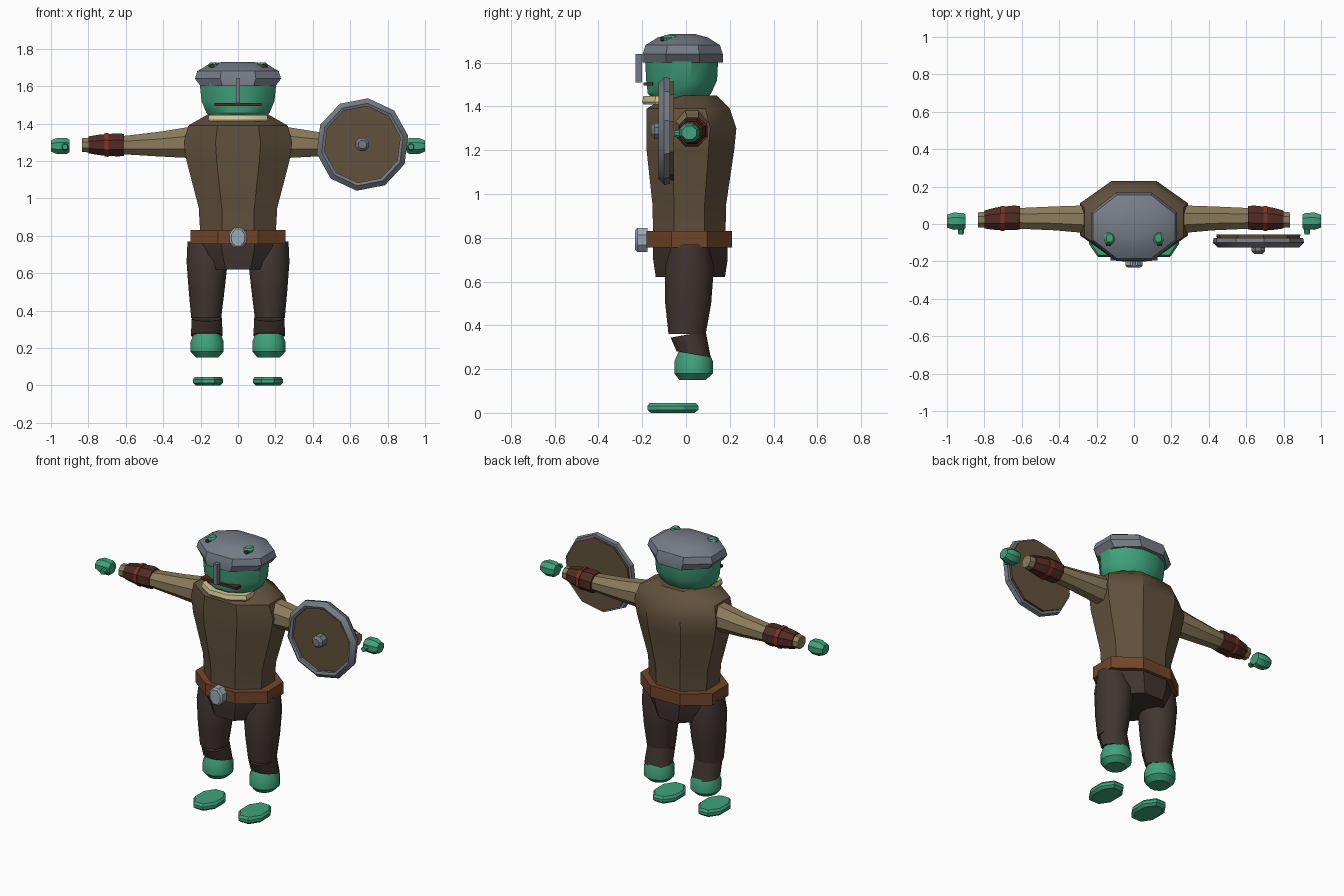
import bpy, bmesh
from math import cos, sin, pi, radians

cube = bpy.data.objects.get("Cube")
if cube:
    bpy.data.objects.remove(cube, do_unlink=True)


def material(name, r, g, b):
    m = bpy.data.materials.new(name)
    m.use_nodes = True
    m.diffuse_color = (r, g, b, 1)
    node = next(n for n in m.node_tree.nodes if n.type == 'BSDF_PRINCIPLED')
    node.inputs["Base Color"].default_value = (r, g, b, 1)
    return m


GREEN = material("green_skin", .05, .36, .2)
STEEL = material("steel", .18, .2, .24)
TUNIC = material("brown_tunic", .12, .083, .045)
PANTS = material("dark_trousers", .052, .036, .031)
BELT = material("belt_leather", .17, .06, .022)
SLEEVE = material("tan_sleeve", .26, .2, .105)
CUFF = material("dark_leather", .082, .024, .017)
STRAP = material("red_strap", .22, .034, .018)
BONE = material("pale_collar", .7, .6, .32)
BUCKLE = material("pale_metal", .33, .4, .47)


def loft(name, mat, rings, axis='Z', n=8, phase=None, closed=False):
    """Skin elliptical rings (position, centre u, centre v, radius u, radius v)."""
    bm = bmesh.new()
    grow = 1 / cos(pi / n) if phase is None else 1
    start = pi / n if phase is None else phase
    loops = []
    for p, u, v, ru, rv in rings:
        loop = []
        for i in range(n):
            a = start + 2 * pi * i / n
            cu, cv = u + ru * grow * cos(a), v + rv * grow * sin(a)
            co = {'X': (p, cu, cv), 'Y': (cu, p, cv), 'Z': (cu, cv, p)}[axis]
            loop.append(bm.verts.new(co))
        loops.append(loop)
    pairs = list(zip(loops, loops[1:]))
    if closed:
        pairs.append((loops[-1], loops[0]))
    else:
        bm.faces.new(loops[0])
        bm.faces.new(loops[-1])
    for a, b in pairs:
        for i in range(n):
            j = (i + 1) % n
            bm.faces.new((a[i], a[j], b[j], b[i]))
    return finish(name, mat, bm)


def box(name, mat, lo, hi):
    bm = bmesh.new()
    bmesh.ops.create_cube(bm, size=1)
    for v in bm.verts:
        v.co = [(l + h) / 2 + c * (h - l) for l, h, c in zip(lo, hi, v.co)]
    return finish(name, mat, bm)


def finish(name, mat, bm):
    bmesh.ops.recalc_face_normals(bm, faces=bm.faces)
    mesh = bpy.data.meshes.new(name)
    bm.to_mesh(mesh)
    bm.free()
    mesh.materials.append(mat)
    ob = bpy.data.objects.new(name, mesh)
    bpy.context.collection.objects.link(ob)
    bpy.ops.object.select_all(action='DESELECT')
    ob.select_set(True)
    bpy.context.view_layer.objects.active = ob
    bpy.ops.object.shade_smooth_by_angle(angle=radians(32))
    return ob


# Head, helmet and face
loft("head", GREEN, [(1.42, 0, -.03, .13, .11), (1.46, 0, -.03, .17, .145),
                     (1.52, 0, -.02, .195, .162), (1.62, 0, -.02, .205, .167)], n=12)
loft("helmet", STEEL, [(1.6, 0, -.015, .2, .183), (1.64, 0, -.015, .23, .183),
                       (1.68, 0, -.015, .218, .17), (1.715, 0, -.015, .16, .115),
                       (1.73, 0, -.015, .08, .06)])
box("nose_guard", STEEL, (-.012, -.23, 1.51), (.012, -.2, 1.64))
box("mouth", CUFF, (-.125, -.195, 1.495), (.125, -.15, 1.51))
loft("collar", BONE, [(1.41, 0, -.1, .155, .095), (1.42, 0, -.1, .16, .1),
                      (1.447, 0, -.1, .155, .095)])

# Torso, belt and hips
loft("torso", TUNIC, [(.78, 0, .015, .2, .165), (.95, 0, .015, .21, .168),
                      (1.2, 0, .02, .275, .2), (1.3, 0, .025, .29, .205),
                      (1.39, 0, .01, .265, .19), (1.45, 0, .03, .16, .11)])
loft("belt", BELT, [(.755, 0, .015, .255, .195), (.83, 0, .015, .255, .195)])
loft("buckle", BUCKLE, [(-.232, 0, .79, .035, .045), (-.222, 0, .79, .046, .055),
                        (-.175, 0, .79, .046, .055)], axis='Y')
loft("hips", PANTS, [(.62, 0, .02, .16, .158), (.7, 0, .02, .2, .17), (.78, 0, .02, .22, .17)])

# Paired limbs and eyes
for side, s in (("left", 1), ("right", -1)):
    loft(side + "_eye", GREEN, [(1.69, s * .13, -.075, .025, .03),
                                (1.715, s * .13, -.075, .03, .034),
                                (1.727, s * .13, -.075, .018, .022)])
    loft(side + "_pupil", PANTS, [(-.117, s * .138, 1.708, .012, .009),
                                  (-.1, s * .138, 1.708, .014, .01)], axis='Y')
    loft(side + "_leg", PANTS, [(.36, s * .17, .005, .08, .085), (.5, s * .168, .01, .095, .105),
                                (.66, s * .165, .015, .11, .112), (.77, s * .17, .02, .1, .085)], n=12)
    shin = loft(side + "_shin", PANTS, [(.27, s * .167, .035, .085, .078),
                                        (.36, s * .167, .01, .08, .08)], n=12)
    for v in shin.data.vertices:
        v.co.z += .18 * (v.co.y - .02) * (1 if v.co.z > .31 else -1)
    loft(side + "_ankle", GREEN, [(.15, s * .165, .03, .06, .06), (.18, s * .165, .035, .088, .088),
                                  (.235, s * .165, .035, .088, .088),
                                  (.278, s * .165, .035, .07, .07)], n=12)
    loft(side + "_foot", GREEN, [(0, s * .16, -.06, .066, .1), (.014, s * .16, -.06, .08, .116),
                                 (.032, s * .16, -.06, .08, .116), (.046, s * .16, -.06, .07, .105)])
    loft(side + "_sleeve", SLEEVE, [(s * .24, .025, 1.3, .075, .085), (s * .42, .03, 1.29, .064, .066),
                                    (s * .6, .03, 1.285, .056, .05),
                                    (s * .835, .022, 1.285, .04, .037)], axis='X')
    loft(side + "_cuff", CUFF, [(s * .61, .033, 1.286, .062, .058), (s * .64, .033, 1.286, .066, .062),
                                (s * .74, .028, 1.286, .06, .055),
                                (s * .8, .024, 1.286, .048, .045)], axis='X')
    loft(side + "_cuff_strap", STRAP, [(s * .693, .03, 1.286, .067, .064),
                                       (s * .715, .03, 1.286, .067, .062)], axis='X')
    loft(side + "_hand", GREEN, [(s * .9, .015, 1.28, .035, .033), (s * .915, .015, 1.28, .044, .042),
                                 (s * .965, .015, 1.28, .046, .044),
                                 (s * 1, .015, 1.28, .034, .03)], axis='X')
    loft(side + "_thumb", GREEN, [(-.055, s * .925, 1.275, .014, .014),
                                  (-.01, s * .925, 1.275, .02, .02)], axis='Y')

# Round shield on the left arm
CX, CZ, TURN = .665, 1.288, radians(83)


def shield_part(name, mat, profile, **kw):
    rings = [(y, CX, CZ, r, r) for y, r in profile]
    return loft(name, mat, rings, axis='Y', **kw)


shield_part("shield_board", TUNIC, [(-.1, .22), (-.055, .23)], n=10, phase=TURN)
shield_part("shield_rim", STEEL, [(-.118, .206), (-.125, .222), (-.1, .249), (-.074, .243),
                                  (-.074, .206)], n=10, phase=TURN, closed=True)
shield_part("shield_boss", STEEL, [(-.16, .022), (-.145, .036), (-.095, .036)], n=8)
